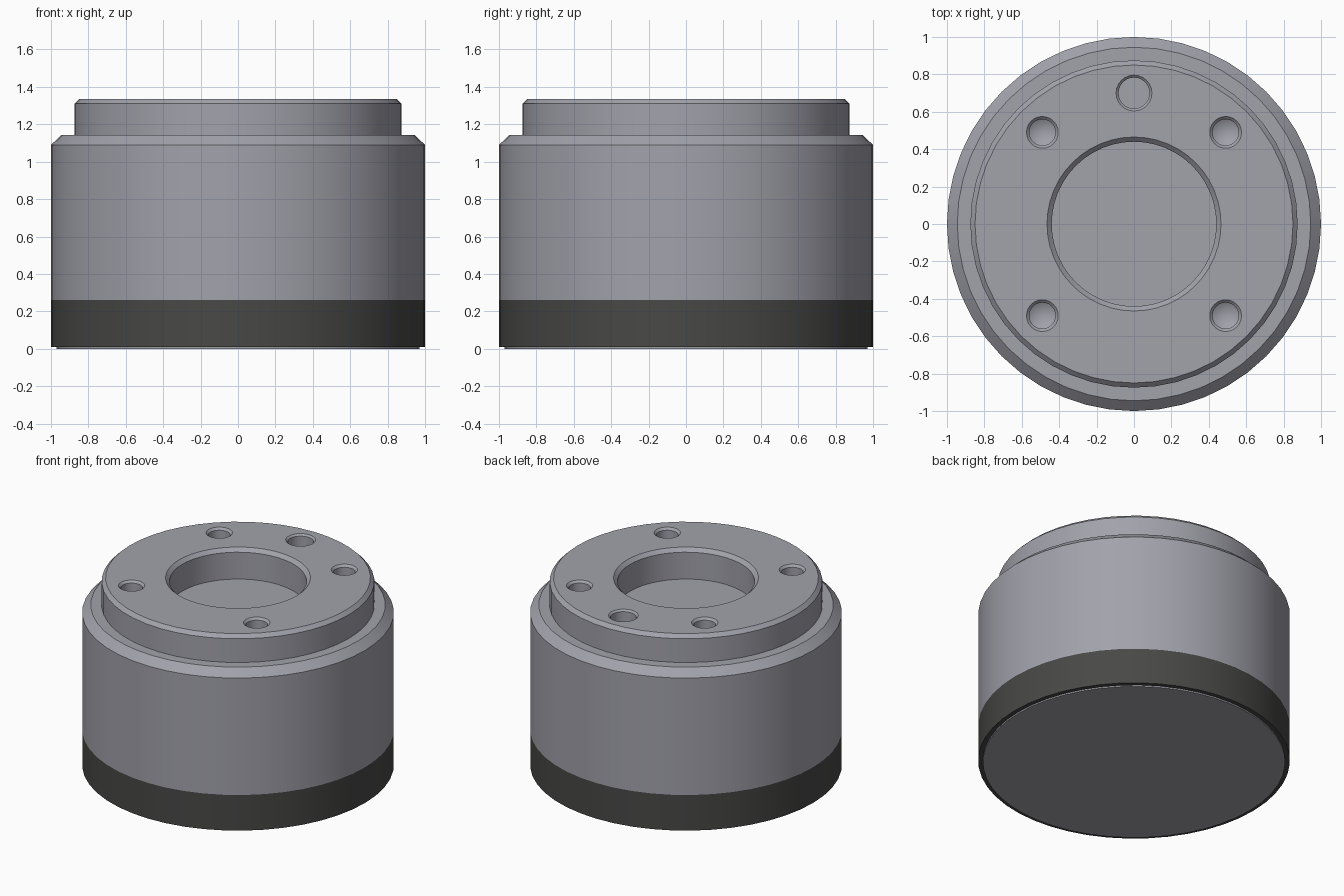
import bpy, bmesh, math
from mathutils import Matrix, Vector

cube = bpy.data.objects.get("Cube")
if cube:
    bpy.data.objects.remove(cube, do_unlink=True)


def material(name, color):
    mat = bpy.data.materials.new(name)
    mat.use_nodes = True
    mat.diffuse_color = color
    bsdf = next(n for n in mat.node_tree.nodes if n.type == 'BSDF_PRINCIPLED')
    bsdf.inputs["Base Color"].default_value = color
    return mat


grey = material("satin grey", (0.36, 0.36, 0.41, 1))
black = material("soft black", (0.065, 0.065, 0.063, 1))


def lathe(name, profile, mat, sides, closed=False, at=(0, 0, 0)):
    """Revolve (radius, height) points around z; a radius of 0 becomes a pole."""
    bm = bmesh.new()
    points = [bm.verts.new((r, 0, z)) for r, z in profile]
    pairs = list(zip(points, points[1:]))
    if closed:
        pairs.append((points[-1], points[0]))
    edges = [bm.edges.new(p) for p in pairs]
    bmesh.ops.spin(bm, geom=points + edges, cent=(0, 0, 0), axis=(0, 0, 1),
                   angle=math.tau, steps=sides, use_merge=False)
    bmesh.ops.remove_doubles(bm, verts=bm.verts, dist=0.0005)
    bmesh.ops.recalc_face_normals(bm, faces=bm.faces)
    bmesh.ops.transform(bm, matrix=Matrix.Translation(Vector(at)), verts=bm.verts)
    mesh = bpy.data.meshes.new(name)
    bm.to_mesh(mesh)
    bm.free()
    mesh.materials.append(mat)
    obj = bpy.data.objects.new(name, mesh)
    bpy.context.collection.objects.link(obj)
    return obj


def select(obj):
    bpy.ops.object.select_all(action='DESELECT')
    obj.select_set(True)
    bpy.context.view_layer.objects.active = obj


def cut(target, cutter):
    select(target)
    mod = target.modifiers.new("hole", 'BOOLEAN')
    mod.operation = 'DIFFERENCE'
    mod.solver = 'EXACT'
    mod.object = cutter
    bpy.ops.object.modifier_apply(modifier=mod.name)
    bpy.data.objects.remove(cutter, do_unlink=True)


TOP = 1.335
SIDES = 48

# Housing: base plate, barrel, shoulder, raised flange and central recess
housing = lathe("housing", [
    (0, 0), (0.97, 0), (0.97, 0.262), (1, 0.262), (1, 1.09), (0.945, 1.142),
    (0.875, 1.142), (0.875, 1.31), (0.85, TOP), (0.465, TOP),
    (0.44, 1.31), (0.44, 1.12), (0, 1.12)], grey, SIDES)

# Four countersunk screw holes with drill-point bottoms
for sx in (-1, 1):
    for sy in (-1, 1):
        cutter = lathe("screw_hole_cutter", [
            (0, -0.24), (0.07, -0.2), (0.07, -0.015), (0.085, 0),
            (0.085, 0.05), (0, 0.05)], grey, 24, at=(sx * 0.49, sy * 0.49, TOP))
        cut(housing, cutter)

# Flat-bottomed locating pin hole
cut(housing, lathe("pin_hole_cutter", [
    (0, -0.2), (0.083, -0.2), (0.083, -0.012), (0.096, 0),
    (0.096, 0.05), (0, 0.05)], grey, 24, at=(0, 0.7, TOP)))

# Dark band around the foot
band = lathe("base_band", [(0.96, 0.01), (1, 0.01), (1, 0.262), (0.96, 0.262)],
             black, SIDES, closed=True)

for obj in (housing, band):
    select(obj)
    bpy.ops.object.shade_smooth_by_angle(angle=math.radians(25))
